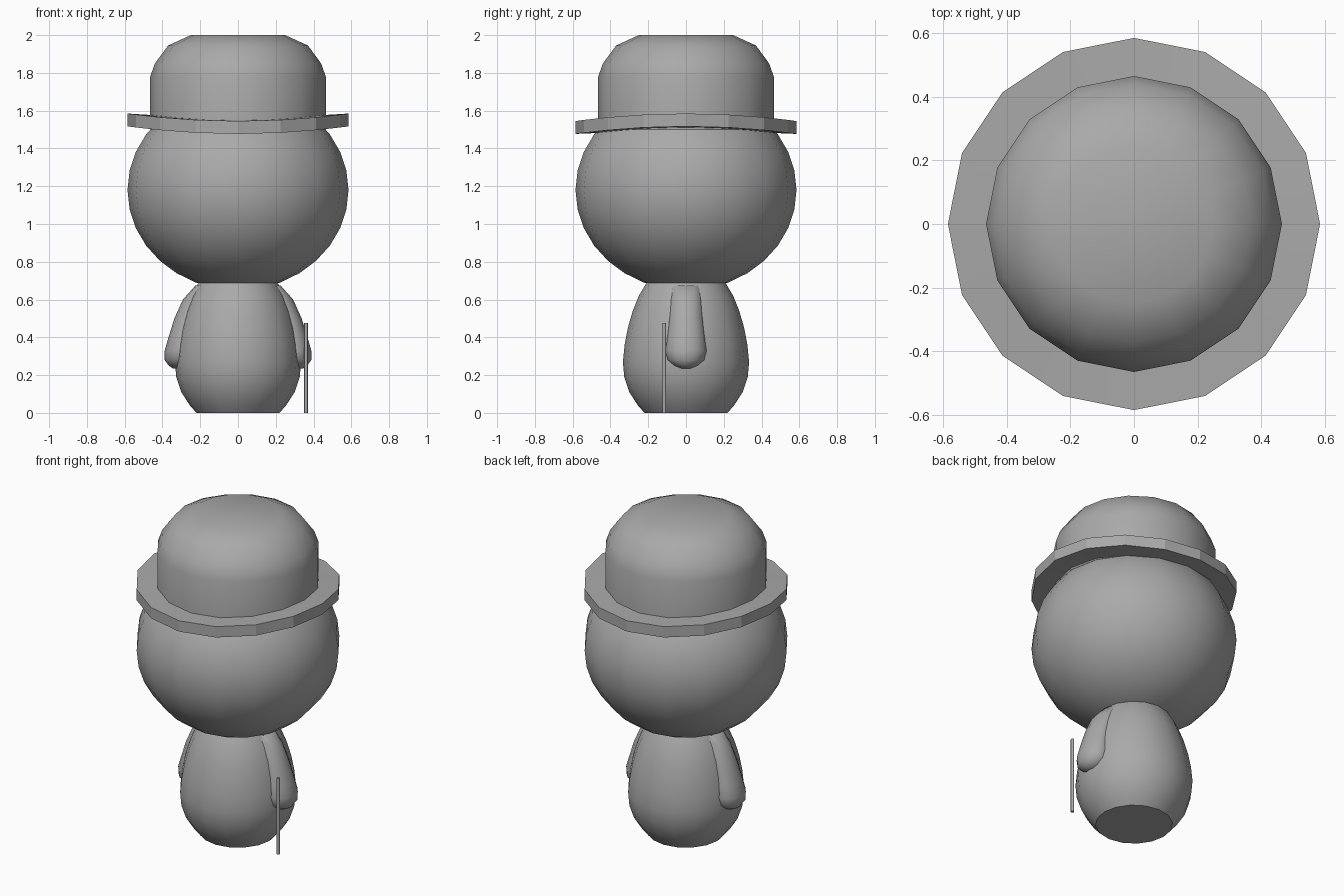
import bpy, bmesh
from math import sin, cos, pi, radians

cube = bpy.data.objects.get("Cube")
if cube:
    bpy.data.objects.remove(cube, do_unlink=True)

grey = bpy.data.materials.new("plain_grey")
grey.use_nodes = True
grey.diffuse_color = (0.4, 0.4, 0.4, 1)
grey.node_tree.nodes["Principled BSDF"].inputs["Base Color"].default_value = (0.4, 0.4, 0.4, 1)


def loft(name, rings, sides, angle, closed=False):
    """Skin a stack of rings; each ring is a function of the angle giving a point."""
    bm = bmesh.new()
    rows = [[bm.verts.new(ring(2 * pi * i / sides)) for i in range(sides)] for ring in rings]
    pairs = list(zip(rows, rows[1:]))
    if closed:
        pairs.append((rows[-1], rows[0]))
    else:
        bm.faces.new(rows[0])
        bm.faces.new(rows[-1])
    for a, b in pairs:
        for i in range(sides):
            j = (i + 1) % sides
            bm.faces.new((a[i], a[j], b[j], b[i]))
    bmesh.ops.recalc_face_normals(bm, faces=bm.faces)
    mesh = bpy.data.meshes.new(name)
    bm.to_mesh(mesh)
    bm.free()
    obj = bpy.data.objects.new(name, mesh)
    bpy.context.collection.objects.link(obj)
    mesh.materials.append(grey)
    bpy.ops.object.select_all(action='DESELECT')
    obj.select_set(True)
    bpy.context.view_layer.objects.active = obj
    bpy.ops.object.shade_smooth_by_angle(angle=radians(angle))
    return obj


def ellipse(z, rx, ry=None, x=0, y=0, wave=0):
    ry = rx if ry is None else ry
    return lambda t: (x + rx * cos(t), y + ry * sin(t), z + wave * cos(2 * t))


# Egg-shaped body with a flat base
body = [(0, .22), (.04, .255), (.11, .3), (.19, .327), (.27, .334), (.36, .325),
        (.45, .308), (.54, .282), (.62, .25), (.67, .22), (.72, .19)]
loft("body", [ellipse(z, r) for z, r in body], 16, 45)

# Slightly flattened round head
steps = 16
head = [(-cos(pi * k / steps), sin(pi * k / steps)) for k in range(1, steps)]
loft("head", [ellipse(1.18 + .53 * h, .585 * r) for h, r in head], 16, 45)

# Hat: rounded crown and a brim that dips at front and back
crown = [(1.5, .465), (1.78, .465), (1.85, .44), (1.945, .37), (2.0, .25)]
loft("hat_crown", [ellipse(z, r) for z, r in crown], 16, 35)
brim = [(1.497, .44, .014), (1.497, .585, .02), (1.565, .585, .02), (1.562, .44, .014)]
loft("hat_brim", [ellipse(z, r, wave=w) for z, r, w in brim], 16, 20, closed=True)

# Arms resting against the sides: height, outer edge, half depth, half width
arm = [(.675, .225, .05, .08), (.6, .292, .07, .085), (.5, .337, .075, .092),
       (.4, .368, .08, .102), (.33, .388, .085, .11), (.28, .388, .085, .1),
       (.25, .367, .065, .065), (.236, .345, .035, .03)]
for name, side in (("left_arm", 1), ("right_arm", -1)):
    loft(name, [ellipse(z, d, w, side * (out - d)) for z, out, d, w in arm], 12, 50)

# Thin walking stick
loft("walking_stick", [ellipse(z, .01, x=.36, y=-.115) for z in (0, .475)], 8, 50)
